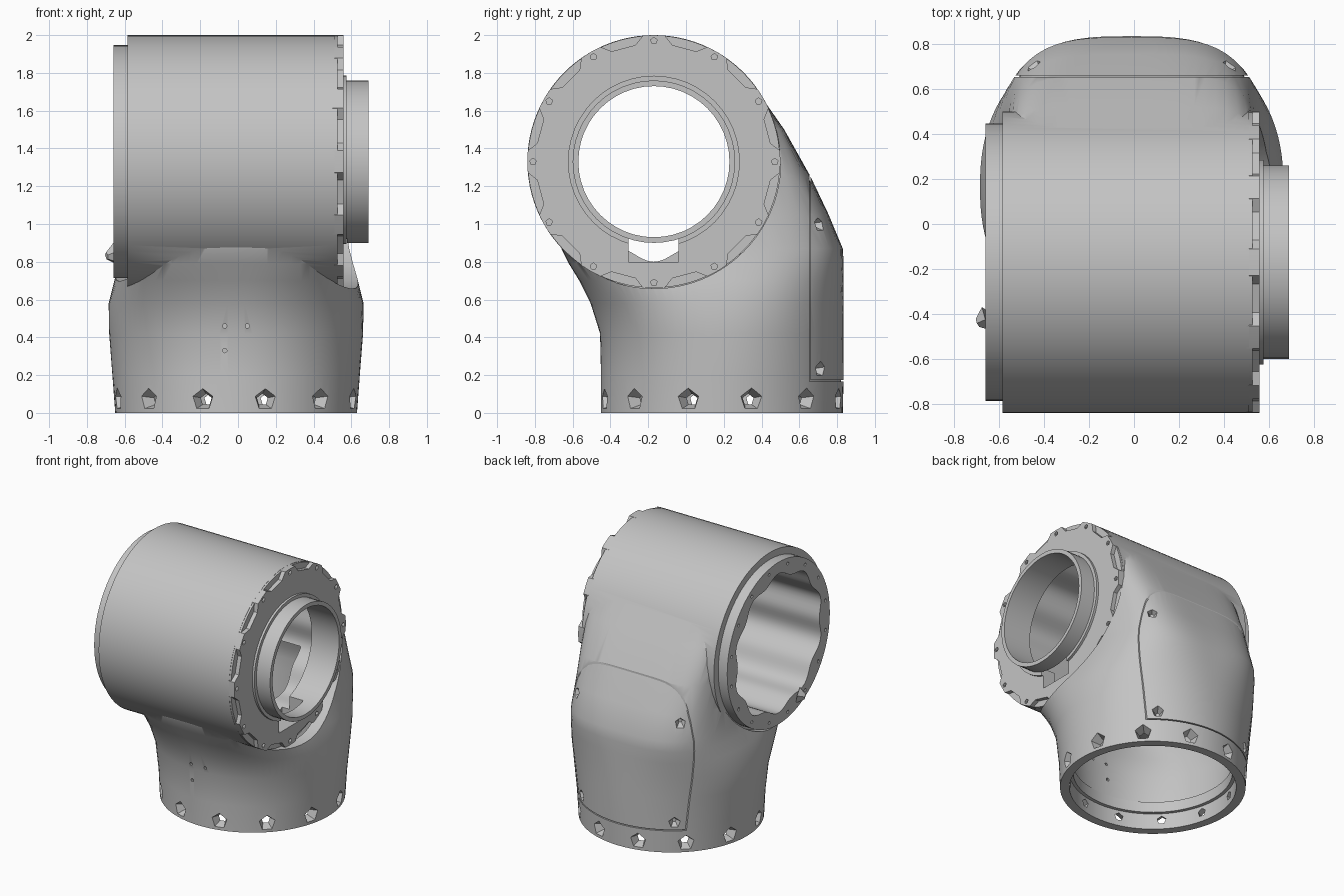
import bpy, bmesh
from math import sin, cos, pi, radians
from mathutils import Matrix, Vector

old = bpy.data.objects.get("Cube")
if old:
    bpy.data.objects.remove(old, do_unlink=True)

# One cast-metal grey for the whole housing
metal = bpy.data.materials.new("cast_grey")
metal.use_nodes = True
GREY = (0.55, 0.55, 0.55, 1)
metal.diffuse_color = GREY
metal.node_tree.nodes["Principled BSDF"].inputs["Base Color"].default_value = GREY

AXIS_Y, AXIS_Z = -0.17, 1.33     # axis of the cross barrel
TUBE_Y = 0.19                    # axis of the upright tube


def finish(name, bm):
    bmesh.ops.recalc_face_normals(bm, faces=bm.faces)
    mesh = bpy.data.meshes.new(name)
    bm.to_mesh(mesh)
    bm.free()
    mesh.materials.append(metal)
    ob = bpy.data.objects.new(name, mesh)
    bpy.context.collection.objects.link(ob)
    return ob


def drums(name, specs, sides):
    """Tapered drums, each (start, end, start radius, end radius)."""
    bm = bmesh.new()
    for a, b, r1, r2 in specs:
        a, b = Vector(a), Vector(b)
        turn = (b - a).to_track_quat('Z', 'Y').to_matrix().to_4x4()
        bmesh.ops.create_cone(bm, cap_ends=True, segments=sides, radius1=r1, radius2=r2,
                              depth=(b - a).length,
                              matrix=Matrix.Translation((a + b) / 2) @ turn)
    return finish(name, bm)


def cross_drum(name, x0, x1, r, sides=96):
    return drums(name, [((x0, AXIS_Y, AXIS_Z), (x1, AXIS_Y, AXIS_Z), r, r)], sides)


def box(name, lo, hi):
    lo, hi = Vector(lo), Vector(hi)
    bm = bmesh.new()
    bmesh.ops.create_cube(bm, size=1, matrix=Matrix.Translation((lo + hi) / 2)
                          @ Matrix.Diagonal((*(hi - lo), 1)))
    return finish(name, bm)


def loft(name, rings):
    bm = bmesh.new()
    rows = [[bm.verts.new(p) for p in ring] for ring in rings]
    n = len(rows[0])
    for low, high in zip(rows, rows[1:]):
        for i in range(n):
            j = (i + 1) % n
            bm.faces.new((low[i], low[j], high[j], high[i]))
    bm.faces.new(rows[0])
    bm.faces.new(rows[-1])
    return finish(name, bm)


def cross_profile(name, x0, x1, polar):
    """Prism along x from (angle, radius) pairs about the barrel axis."""
    return loft(name, [[(x, AXIS_Y + r * cos(a), AXIS_Z + r * sin(a)) for a, r in polar]
                       for x in (x0, x1)])


def combine(ob, other, how):
    mod = ob.modifiers.new("cut", 'BOOLEAN')
    mod.operation, mod.solver, mod.object = how, 'EXACT', other
    bpy.context.view_layer.objects.active = ob
    bpy.ops.object.modifier_apply(modifier=mod.name)
    bpy.data.objects.remove(other, do_unlink=True)


# Elbow sections: height, front y, back y, half width, squareness
SECTIONS = [(0, -0.45, 0.83, 0.64, 2), (0.2, -0.45, 0.835, 0.655, 2),
            (0.42, -0.455, 0.835, 0.672, 2.1), (0.58, -0.505, 0.835, 0.675, 2.3),
            (0.7, -0.565, 0.835, 0.645, 2.7), (0.79, -0.62, 0.835, 0.62, 3.1),
            (0.87, -0.66, 0.83, 0.602, 3.4), (1.05, -0.7, 0.755, 0.582, 4),
            (1.25, -0.7, 0.66, 0.572, 5), (1.5, -0.65, 0.52, 0.565, 7),
            (1.73, -0.5, 0.36, 0.52, 9)]


def elbow_solid(name, inset, first=0, last=None):
    rings = []
    for z, front, back, half, power in SECTIONS[first:last]:
        cy, hy, ring = (front + back) / 2, (back - front) / 2 - inset, []
        for i in range(96):
            # Equal turns about the axis keep the rounded corners evenly sampled
            c, s = cos(2 * pi * i / 96), sin(2 * pi * i / 96)
            k = (abs(c) ** power + abs(s) ** power) ** (-1 / power)
            ring.append(((half - inset) * c * k - 0.01, cy + hy * s * k, z))
        rings.append(ring)
    return loft(name, rings)


# Elbow skin with the seam of the rear cover, over a plain core
housing = elbow_solid("elbow_housing", 0)
combine(housing, box("seam_sides", (-1, 0.654, 0.17), (1, 0.66, 2)), 'DIFFERENCE')
combine(housing, box("seam_base", (-1, 0.654, 0.167), (1, 1, 0.175)), 'DIFFERENCE')
combine(housing, elbow_solid("core", 0.014), 'UNION')

# Clear the barrel ends, then add the barrel and its left rim
combine(housing, cross_drum("right_clear", 0.51, 1, 0.672), 'DIFFERENCE')
combine(housing, cross_drum("left_clear", -1, -0.585, 0.632), 'DIFFERENCE')
combine(housing, cross_drum("barrel", -0.585, 0.512, 0.67), 'UNION')
combine(housing, cross_drum("left_rim", -0.66, -0.57, 0.617), 'UNION')

# Hollow the upright tube, leaving the barrel wall, and step its mouth
cavity = elbow_solid("cavity", 0.085, 1, 9)
combine(cavity, cross_drum("barrel_wall", -1, 1, 0.6), 'DIFFERENCE')
combine(housing, cavity, 'DIFFERENCE')
for name, z0, z1, r in (("throat", 0.1, 0.3, 0.55), ("mouth", -0.1, 0.12, 0.575)):
    combine(housing, drums(name, [((-0.01, TUBE_Y, z0), (-0.01, TUBE_Y, z1), r, r)], 80),
            'DIFFERENCE')

# Gently lobed barrel bore, and the cable passage down to the tube
lobes = [(2 * pi * i / 120, 0.51 + 0.02 * cos(10 * (2 * pi * i / 120 + pi / 2)))
         for i in range(120)]
combine(housing, cross_profile("bore", -0.8, 0.46, lobes), 'DIFFERENCE')
combine(housing, box("passage", (-0.3, 0, 0.7), (0.3, 0.4, 1.15)), 'DIFFERENCE')

# Screw pockets: base row and rear cover corners
pockets = []
for k in range(12):
    a = radians(30 * k + 14)
    d = Vector((cos(a), sin(a), 0))
    mid = Vector((-0.01, TUBE_Y, 0.07))
    pockets.append((mid + d * 0.67, mid + d * 0.54, 0.07, 0.018))
for x in (-1, 1):
    for y, z, w in ((0.71, 0.23, 0.39), (0.71, 1.0, 0.44)):
        p, d = Vector((x * w - 0.01, y, z)), Vector((x * 0.6, 0.8, 0))
        pockets.append((p + d * 0.03, p - d * 0.05, 0.058, 0.015))
combine(housing, drums("pockets", pockets, 5), 'DIFFERENCE')

# Front pin holes and the left rim's screw holes
pins = [((x, -0.6, z), (x, -0.3, z), 0.012, 0.012)
        for x, z in ((-0.07, 0.33), (-0.07, 0.46), (0.05, 0.46))]
for k in range(16):
    a = 2 * pi * (k + 0.5) / 16
    y, z = AXIS_Y + 0.575 * cos(a), AXIS_Z + 0.575 * sin(a)
    pins.append(((-0.7, y, z), (-0.62, y, z), 0.012, 0.012))
combine(housing, drums("pins", pins, 8), 'DIFFERENCE')

# Right flange with twelve long notches between its screw pads
outline = [(radians(30 * k + offset), r) for k in range(12)
           for offset, r in ((-5, 0.67), (0, 0.67), (5, 0.67), (9, 0.625), (21, 0.625))]
flange = cross_profile("right_flange", 0.5, 0.558, outline)
combine(flange, cross_drum("backing", 0.5, 0.527, 0.668), 'UNION')
combine(flange, cross_drum("shoulder", 0.52, 0.575, 0.455, 48), 'UNION')
combine(flange, cross_drum("neck", 0.54, 0.69, 0.43, 48), 'UNION')
combine(flange, cross_drum("neck_bore", 0.3, 0.8, 0.4, 48), 'DIFFERENCE')
screws = []
for k in range(12):
    a = radians(30 * k)
    y, z = AXIS_Y + 0.64 * cos(a), AXIS_Z + 0.64 * sin(a)
    screws.append(((0.6, y, z), (0.515, y, z), 0.018, 0.018))
combine(flange, drums("screws", screws, 5), 'DIFFERENCE')

# Open the barrel end behind the neck, and the key slot below it
combine(housing, cross_drum("end_bore", 0.3, 0.8, 0.4, 48), 'DIFFERENCE')
for part in (housing, flange):
    combine(part, box("key_slot", (0.4, -0.305, 0.8), (0.578, -0.04, 1)), 'DIFFERENCE')

# Small locating stud on the left rim
stud = drums("left_stud", [((-0.65, -0.42, 0.84), (-0.695, -0.44, 0.83), 0.06, 0.02)], 5)

for ob in (housing, flange, stud):
    bpy.ops.object.select_all(action='DESELECT')
    ob.select_set(True)
    bpy.context.view_layer.objects.active = ob
    bpy.ops.object.shade_smooth_by_angle(angle=radians(28))
